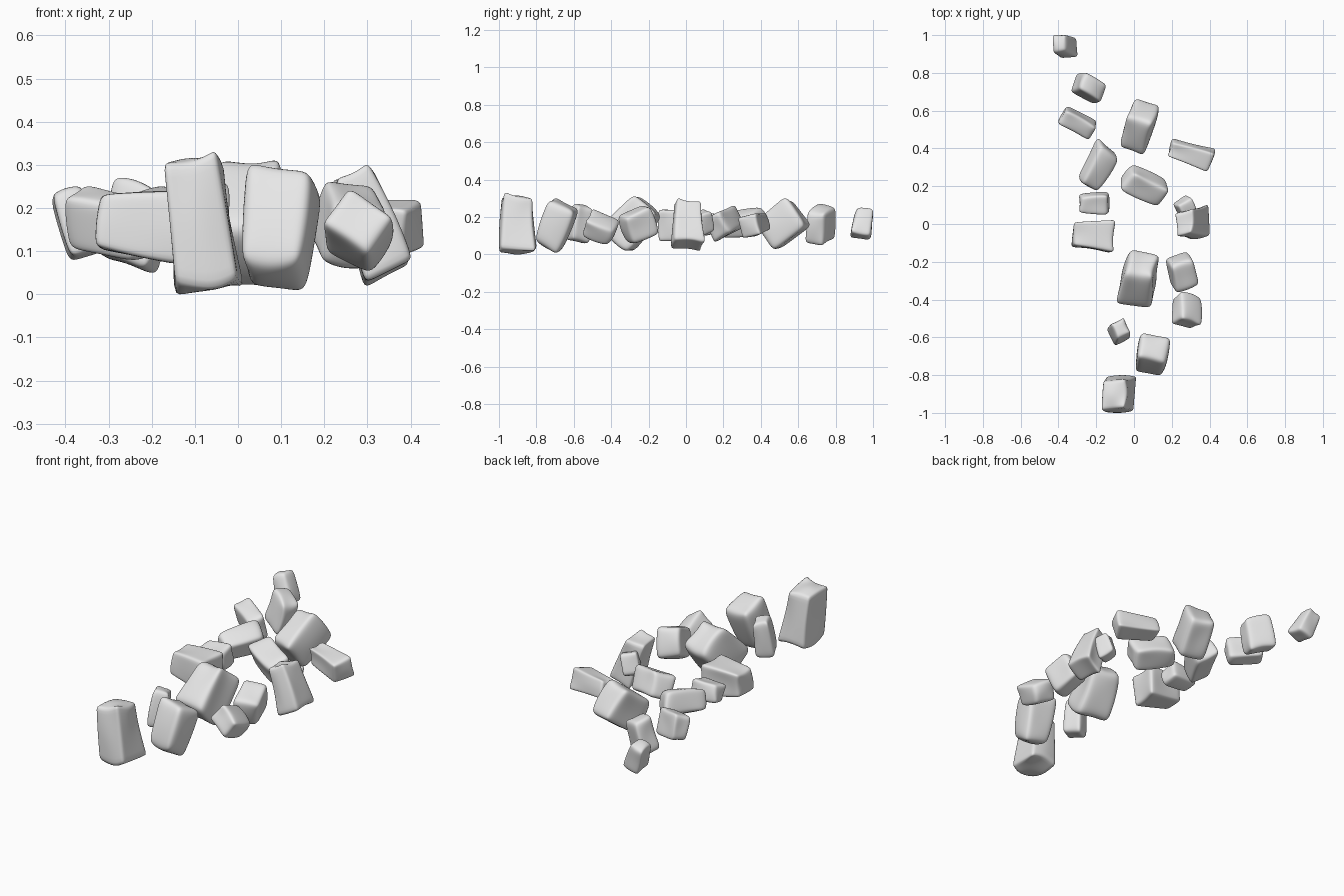
import bpy, bmesh, random
from math import radians
from mathutils import Euler, Vector

random.seed(11)

cube = bpy.data.objects.get("Cube")
if cube:
    bpy.data.objects.remove(cube, do_unlink=True)

stone = bpy.data.materials.new("grey stone")
stone.use_nodes = True
stone.diffuse_color = (0.8, 0.8, 0.8, 1)
stone.node_tree.nodes["Principled BSDF"].inputs["Base Color"].default_value = (0.8, 0.8, 0.8, 1)


def rock(name, x, y, z, shape, turn=(0, 0, 0), top=1.0, end=1.0, crease=0.27):
    """Rounded block filling the ranges x, y, z.
    shape: block proportions, turn: tilt in degrees,
    top: width of its top against its base, end: size of its +x end against its -x end."""
    bm = bmesh.new()
    bmesh.ops.create_cube(bm, size=2)
    crease_layer = bm.edges.layers.float.new("crease_edge")
    bmesh.ops.subdivide_edges(bm, edges=bm.edges[:], cuts=1, use_grid_fill=True)
    # crease the twelve rims of the block
    for e in bm.edges:
        a, b = (v.co for v in e.verts)
        sides = sum(abs(abs(a[i]) - 1) < 0.01 and abs(a[i] - b[i]) < 0.01 for i in range(3))
        e[crease_layer] = crease if sides == 2 else 0
    # taper, roughen and tilt
    spin = Euler([radians(a) for a in turn]).to_matrix()
    for v in bm.verts:
        p = v.co
        narrow = 1 + (top - 1) * (p.z + 1) / 2
        swell = 1 + (end - 1) * (p.x + 1) / 2
        p = Vector((p.x * narrow, p.y * narrow * swell, p.z * swell))
        p += Vector([random.uniform(-0.16, 0.16) for _ in range(3)])
        v.co = spin @ Vector([c * s for c, s in zip(p, shape)])
    mesh = bpy.data.meshes.new(name)
    bm.to_mesh(mesh)
    bm.free()
    obj = bpy.data.objects.new(name, mesh)
    bpy.context.collection.objects.link(obj)
    obj.modifiers.new("rounding", "SUBSURF").levels = 3
    bpy.context.view_layer.objects.active = obj
    bpy.ops.object.modifier_apply(modifier="rounding")
    # size and place this rock
    for i, (low, high) in enumerate((x, y, z)):
        values = [v.co[i] for v in mesh.vertices]
        start, span = min(values), max(values) - min(values)
        for v in mesh.vertices:
            v.co[i] = low + (v.co[i] - start) / span * (high - low)
    mesh.materials.append(stone)
    mesh.shade_smooth()


# front group
rock("front_tall_rock", (-.17, .01), (-1, -.8), (0, .33), (.9, 1, 1.7), (0, -8, 0), top=.87, crease=.45)
rock("front_leaning_rock", (.01, .19), (-.8, -.58), (.01, .3), (.8, .8, 1.4), (-25, 0, -10), top=1.2)
rock("front_small_rock", (-.14, -.02), (-.64, -.5), (.06, .27), (.6, .6, 1), (-8, 8, 25), top=.85)

# middle group
rock("right_low_rock", (.2, .36), (-.55, -.36), (.055, .24), (.8, 1, .7), (-25, 30, -15))
rock("right_round_rock", (.17, .34), (-.36, -.15), (.06, .26), (.8, 1, .9), (25, 10, 20))
rock("centre_front_rock", (-.09, .13), (-.44, -.14), (.02, .31), (.9, 1, 1.2), (-40, 0, -12), top=.85)
rock("left_wedge_rock", (-.33, -.1), (-.15, .02), (.07, .24), (1.2, .55, .55), (0, 3, -3), end=1.5, crease=.4)
rock("right_upright_rock", (.22, .4), (-.08, .1), (.02, .3), (.7, .8, 1.3), (0, -22, 3), top=.75, crease=.4)
rock("right_tiny_rock", (.21, .33), (.03, .15), (.1, .24), (.7, .7, .8), (20, 10, 30))
rock("left_small_rock", (-.29, -.13), (.05, .17), (.1, .22), (1, .7, .7), (15, 0, 0), end=1.15)

# back group
rock("centre_oval_rock", (-.07, .18), (.1, .31), (.07, .26), (1.3, .8, .8), (25, 12, -28))
rock("left_slanted_rock", (-.29, -.09), (.18, .45), (.09, .25), (1.4, .75, .75), (25, -5, 55), end=1.2)
rock("right_wedge_rock", (.18, .43), (.28, .45), (.09, .22), (1.3, .5, .5), (10, 5, -18), end=1.4, crease=.4)
rock("centre_back_rock", (-.07, .13), (.37, .66), (.03, .3), (.8, 1.2, 1), (38, 0, -20))
rock("left_long_rock", (-.4, -.2), (.45, .62), (.08, .25), (1.2, .6, .8), (15, 10, -28))
rock("back_oval_rock", (-.33, -.15), (.64, .8), (.05, .27), (1, .65, 1), (-12, 15, -25))
rock("back_end_rock", (-.43, -.3), (.88, 1), (.08, .25), (.65, .7, 1), (-10, -20, 5), top=.8)
